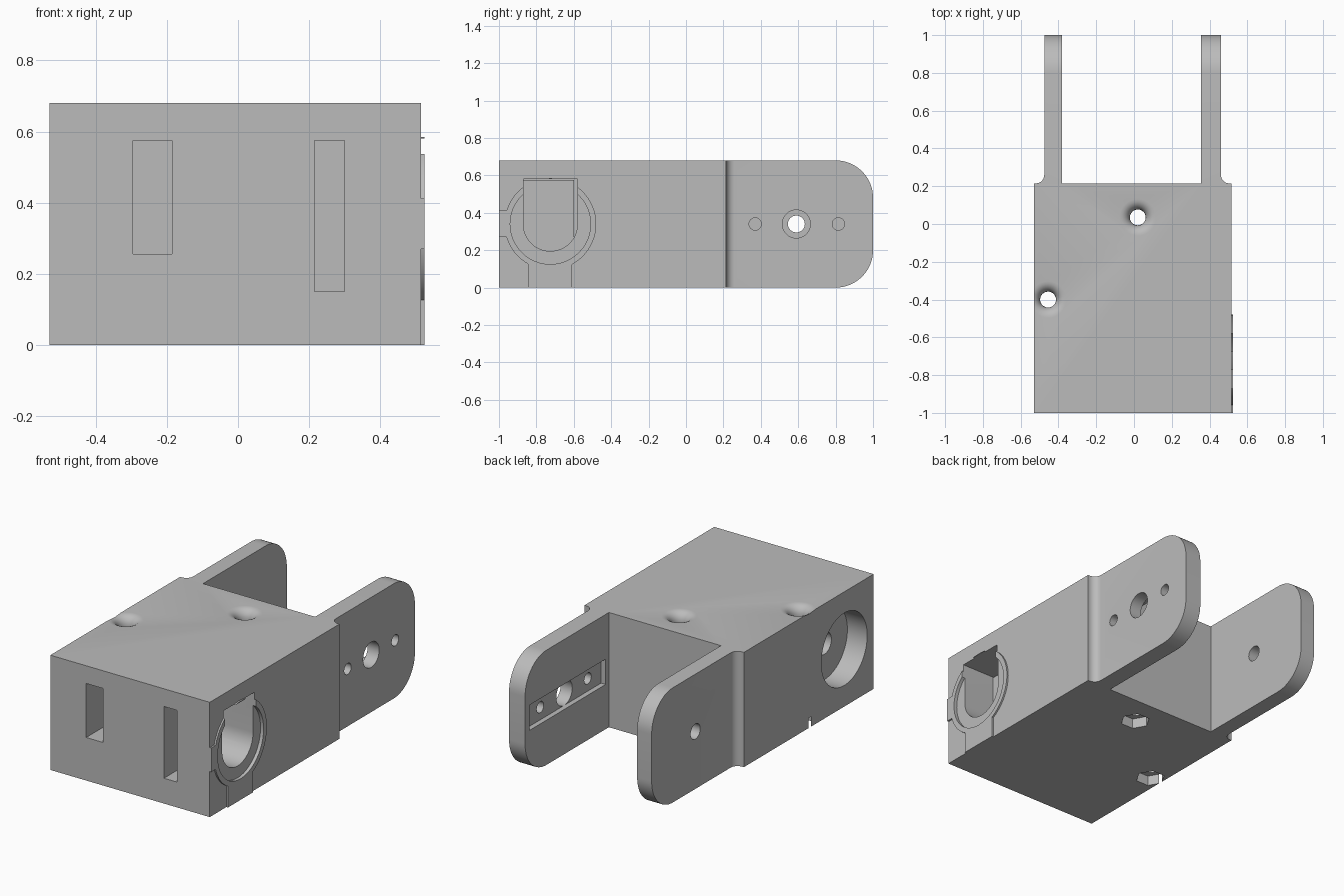
import bpy, bmesh, math
from mathutils import Matrix, Vector

if "Cube" in bpy.data.objects:
    bpy.data.objects.remove(bpy.data.objects["Cube"])

grey = bpy.data.materials.new("plain_grey")
grey.use_nodes = True
GREY = (0.5, 0.5, 0.5, 1)
grey.diffuse_color = GREY
grey.node_tree.nodes["Principled BSDF"].inputs["Base Color"].default_value = GREY

AXIS_Y, AXIS_Z = -0.725, 0.34      # centre of the shaft bore
RIGHT, LEFT, FRONT, SHOULDER, TOP = 0.515, -0.53, -1.0, 0.215, 0.68


def finish(name, bm):
    bmesh.ops.recalc_face_normals(bm, faces=bm.faces)
    mesh = bpy.data.meshes.new(name)
    bm.to_mesh(mesh)
    bm.free()
    mesh.materials.append(grey)
    ob = bpy.data.objects.new(name, mesh)
    bpy.context.collection.objects.link(ob)
    return ob


def prism(name, outline, low, high, axis="z"):
    """Extrude an outline: (x, y) along z, or (y, z) along x."""
    bm = bmesh.new()
    place = (lambda a, b: (a, b, low)) if axis == "z" else (lambda a, b: (low, a, b))
    face = bm.faces.new([bm.verts.new(place(a, b)) for a, b in outline])
    ext = bmesh.ops.extrude_face_region(bm, geom=[face])
    step = Vector((0, 0, high - low)) if axis == "z" else Vector((high - low, 0, 0))
    bmesh.ops.translate(bm, vec=step, verts=[g for g in ext["geom"] if isinstance(g, bmesh.types.BMVert)])
    return finish(name, bm)


def arc(a, b, r, start, end, n=12):
    angles = [math.radians(start + (end - start) * i / n) for i in range(n + 1)]
    return [(a + r * math.cos(t), b + r * math.sin(t)) for t in angles]


def circle(a, b, r, n=48):
    return arc(a, b, r, 0, 360, n)[:-1]


def box(name, x, y, z):
    return prism(name, [(x[0], y[0]), (x[1], y[0]), (x[1], y[1]), (x[0], y[1])], *z)


def bore(y, z, r, low, high):
    return prism("bore_cutter", circle(y, z, r), low, high, "x")


def combine(ob, tool, operation="DIFFERENCE"):
    mod = ob.modifiers.new("shape", "BOOLEAN")
    mod.operation, mod.object, mod.solver = operation, tool, "EXACT"
    bpy.context.view_layer.objects.active = ob
    bpy.ops.object.modifier_apply(modifier=mod.name)
    bpy.data.objects.remove(tool)


def flared_hole(x, y):
    """Vertical screw hole, flared at the top like a trumpet."""
    flare = 0.055
    rings = [(0.042, -0.1), (0.042, TOP - flare)]
    rings += [(0.042 + flare * (1 - math.cos(t)), TOP - flare + flare * math.sin(t))
              for t in (math.radians(15 * i) for i in range(1, 6))]
    rings += [(0.042 + flare, TOP), (0.042 + flare, TOP + 0.1)]
    bm = bmesh.new()
    loops = [[bm.verts.new((a, b, z)) for a, b in circle(x, y, r, 32)] for r, z in rings]
    for lower, upper in zip(loops, loops[1:]):
        for i in range(32):
            j = (i + 1) % 32
            bm.faces.new((lower[i], lower[j], upper[j], upper[i]))
    bm.faces.new(loops[0])
    bm.faces.new(loops[-1])
    return finish("flared_cutter", bm)


def u_cutter(low, high):
    outline = arc(AXIS_Y, AXIS_Z, 0.145, 180, 360, 24)
    outline += [(AXIS_Y + 0.145, 0.58), (AXIS_Y - 0.145, 0.58)]
    return prism("u_cutter", outline, low, high, "x")


# Bracket: body and two arms in plan, with filleted shoulders
plan = [(LEFT, FRONT), (RIGHT, FRONT), (RIGHT, SHOULDER)]
plan += arc(0.505, SHOULDER + 0.045, 0.045, 270, 180, 8)
plan += [(0.46, 1), (0.355, 1), (0.355, SHOULDER), (-0.38, SHOULDER), (-0.38, 1), (-0.475, 1)]
plan += arc(-0.52, SHOULDER + 0.045, 0.045, 0, -90, 8)
plan += [(LEFT, SHOULDER)]
bracket = prism("bracket", plan, 0, TOP)

# Rounded arm ends
for sign in (-1, 1):
    edge = TOP / 2 + sign * TOP / 2
    curve = arc(0.8, edge - sign * 0.2, 0.2, sign * 90, 0, 16)
    corner = [(0.8, edge + sign * 0.1)] + curve + [(1.1, edge - sign * 0.2), (1.1, edge + sign * 0.1)]
    combine(bracket, prism("corner_cutter", corner, -1, 1, "x"))

# Arm holes and the inner recess of the left arm
combine(bracket, bore(0.59, AXIS_Z, 0.045, -0.6, -0.3))
combine(bracket, box("recess_cutter", (0.3, 0.385), (0.245, 0.96), (0.265, 0.415)))
for y, r in ((0.37, 0.033), (0.59, 0.075), (0.815, 0.033)):
    combine(bracket, bore(y, AXIS_Z, r, 0.3, 0.6))

# Shaft bore, round pocket, shallow collar recess and U-shaped pocket
combine(bracket, bore(AXIS_Y, AXIS_Z, 0.065, -0.7, 0.7))
combine(bracket, bore(AXIS_Y, AXIS_Z, 0.215, -0.7, LEFT + 0.13))
combine(bracket, bore(AXIS_Y, AXIS_Z, 0.215, 0.505, 0.7))
combine(bracket, u_cutter(0.2, 0.7))

# Front slots
combine(bracket, box("slot_cutter", (-0.295, -0.185), (-1.1, -0.6), (0.255, 0.575)))
combine(bracket, box("slot_cutter", (0.215, 0.3), (-1.1, -0.6), (0.15, 0.575)))

# Screw holes with hexagonal nut pockets underneath
for x, y in ((0.02, 0.035), (-0.455, -0.4)):
    combine(bracket, flared_hole(x, y))
    combine(bracket, prism("nut_cutter", circle(x, y, 0.082, 6), -0.1, 0.06))

# Raised collar with a front strip and a lower strip
collar = prism("collar", circle(AXIS_Y, AXIS_Z, 0.245, 64), 0.51, 0.525, "x")
combine(collar, box("strip", (0.51, 0.525), (FRONT, AXIS_Y), (0.27, 0.412)), "UNION")
combine(collar, box("strip", (0.51, 0.525), (-0.845, -0.61), (0, AXIS_Z)), "UNION")
combine(collar, bore(AXIS_Y, AXIS_Z, 0.215, 0.4, 0.7))
combine(collar, u_cutter(0.4, 0.7))

# Smooth the curved faces and keep the edges sharp
for ob in (bracket, collar):
    bpy.ops.object.select_all(action="DESELECT")
    ob.select_set(True)
    bpy.context.view_layer.objects.active = ob
    bpy.ops.object.shade_smooth_by_angle(angle=math.radians(30))
